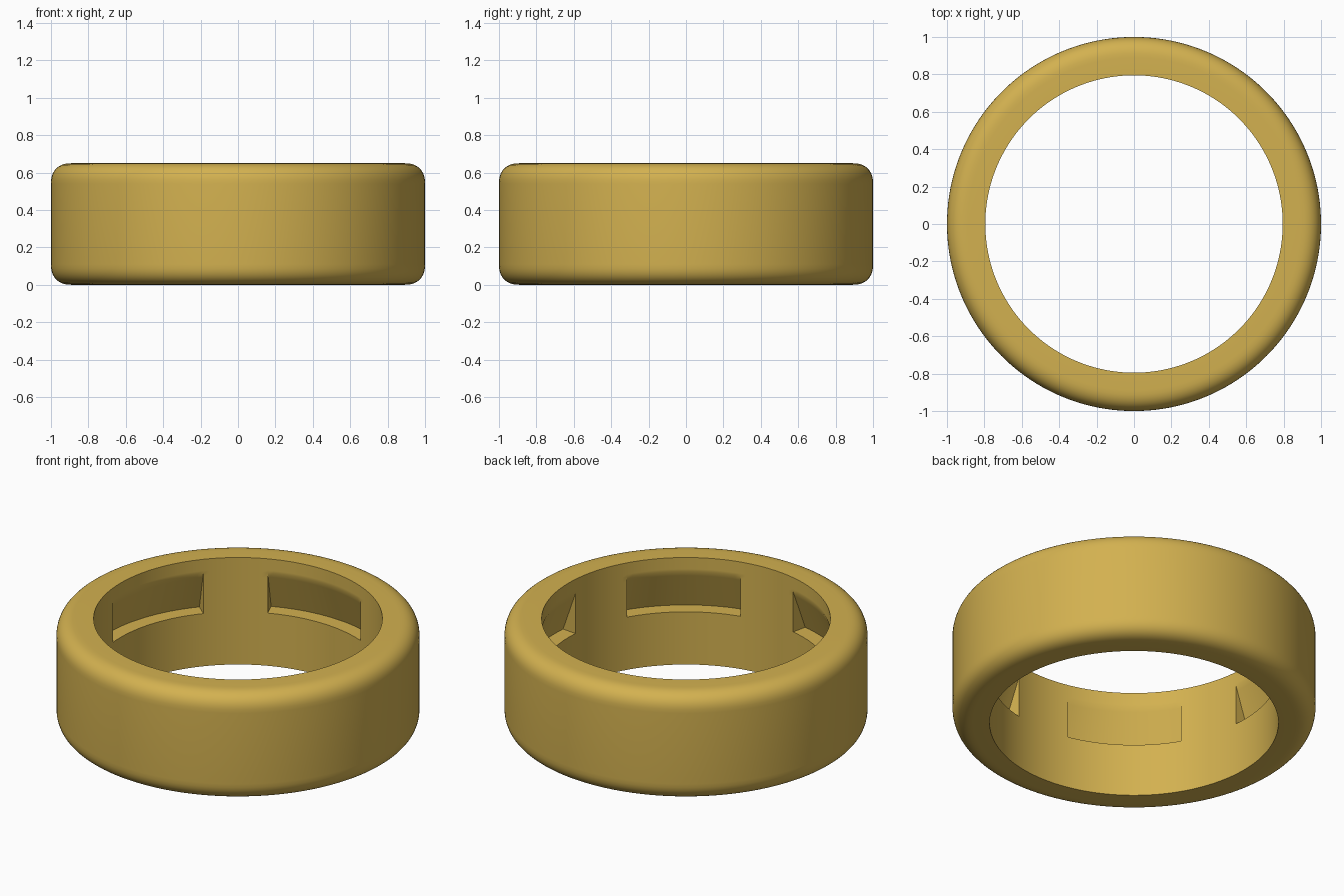
import bpy, bmesh, math

if "Cube" in bpy.data.objects:
    bpy.data.objects.remove(bpy.data.objects["Cube"])

R_OUT, R_IN, H = 1.0, 0.795, 0.65      # ring size
CORNER = 0.11                          # outer edge rounding
Z_LOW, Z_TOP, DEPTH = 0.32, 0.565, 0.09  # wedge pocket: floor, top, depth
POCKETS, HALF = 5, math.radians(23.1)  # pocket count and half width

gold = bpy.data.materials.new("gold")
gold.diffuse_color = (0.65, 0.44, 0.08, 1)
gold.use_nodes = True
gold.node_tree.nodes["Principled BSDF"].inputs["Base Color"].default_value = gold.diffuse_color


def corner(z_mid, sign, steps=10):
    """Slightly squarish rounded outer edge, from flat face to side wall."""
    pts = []
    for i in range(steps + 1):
        a = math.pi / 2 * (1 - i / steps)
        c, s = max(math.cos(a), 0) ** 0.85, math.sin(a) ** 0.85
        pts.append((R_OUT - CORNER + CORNER * c, z_mid + sign * CORNER * s))
    return pts


def slope(z):
    return R_IN + DEPTH * (Z_TOP - z) / (Z_TOP - Z_LOW)


# Cross-sections running from inner bottom, round the outside, to inner top
outer = [(R_IN, 0)] + corner(CORNER, -1) + corner(H - CORNER, 1)[::-1] + [(R_IN, H)]
Z_A, Z_B = Z_TOP - 0.03, Z_TOP + 0.015
plain = outer + [(R_IN, Z_B), (R_IN, Z_TOP), (R_IN, Z_A), (R_IN, Z_LOW)]
notched = outer + [(R_IN, Z_B), (R_IN, Z_TOP), (slope(Z_A), Z_A),
                   (R_IN + DEPTH, Z_LOW), (R_IN, Z_LOW)]
wedge = [(R_IN, Z_LOW), (R_IN + DEPTH, Z_LOW), (slope(Z_A), Z_A),
         (R_IN, Z_TOP), (R_IN, Z_A)]

bm = bmesh.new()


def place(profile, a):
    return [bm.verts.new((r * math.cos(a), r * math.sin(a), z)) for r, z in profile]


def sweep(profile, a0, a1, steps):
    """Sweep a closed cross-section through an arc."""
    rings = [place(profile, a0 + (a1 - a0) * i / steps) for i in range(steps + 1)]
    n = len(profile)
    for p, q in zip(rings, rings[1:]):
        for j in range(n):
            k = (j + 1) % n
            bm.faces.new((p[j], p[k], q[k], q[j]))


# Alternate pocketed and plain arcs around the ring
turn = 2 * math.pi / POCKETS
for i in range(POCKETS):
    mid = math.pi / 2 + i * turn
    sweep(notched, mid - HALF, mid + HALF, 20)
    sweep(plain, mid + HALF, mid + turn - HALF, 12)
    for a in (mid - HALF, mid + HALF):     # pocket side walls
        bm.faces.new(place(wedge, a))

bmesh.ops.remove_doubles(bm, verts=bm.verts, dist=1e-4)
bmesh.ops.recalc_face_normals(bm, faces=bm.faces)
mesh = bpy.data.meshes.new("ring_band")
bm.to_mesh(mesh)
bm.free()
mesh.materials.append(gold)

ring = bpy.data.objects.new("ring_band", mesh)
bpy.context.collection.objects.link(ring)
bpy.context.view_layer.objects.active = ring
ring.select_set(True)
bpy.ops.object.shade_smooth_by_angle(angle=math.radians(30))
